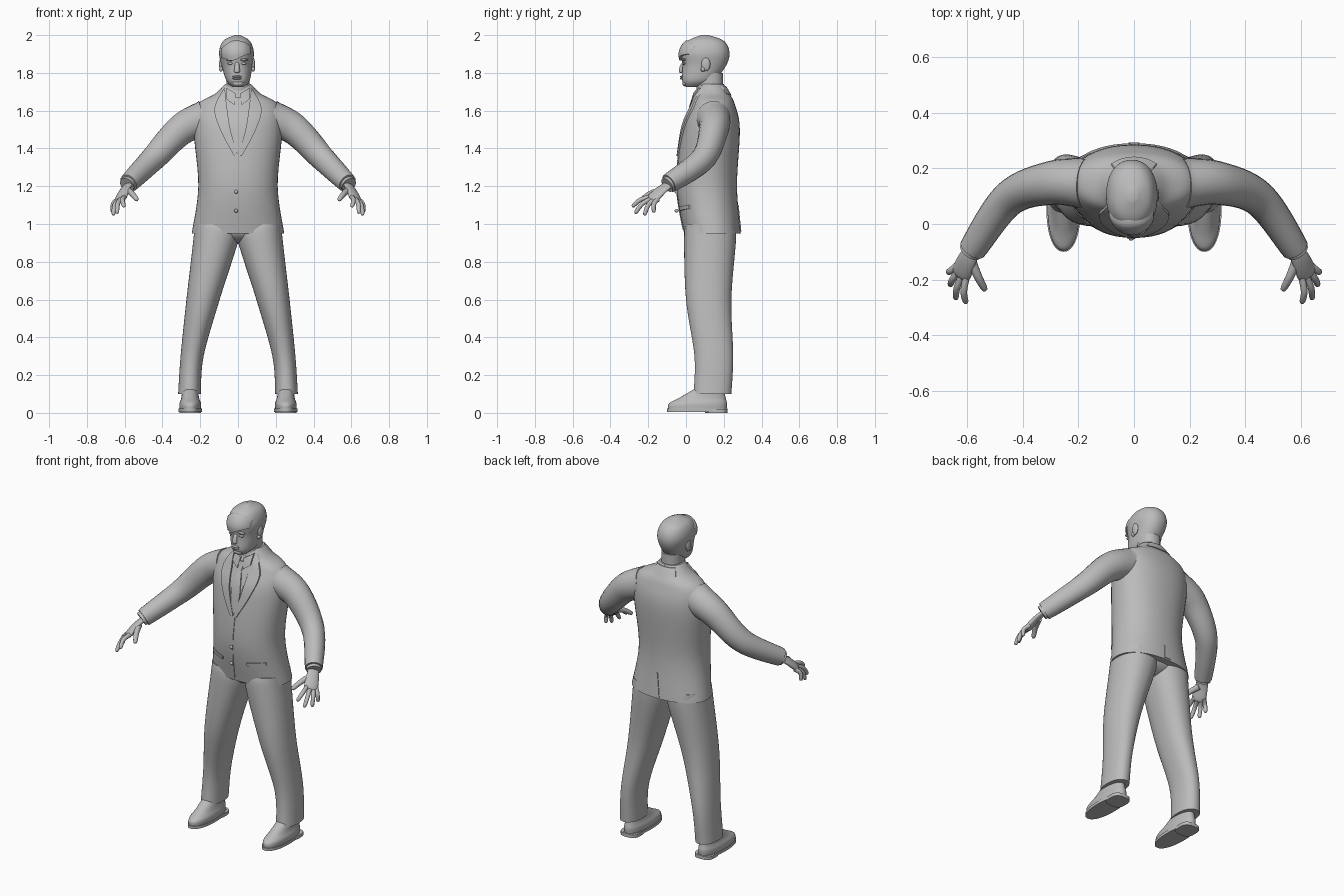
import bpy, bmesh, math
from mathutils import Vector
from mathutils.bvhtree import BVHTree

cube = bpy.data.objects.get("Cube")
if cube:
    bpy.data.objects.remove(cube)

shade = (0.5, 0.5, 0.5, 1)
grey = bpy.data.materials.new("plain grey")
grey.use_nodes = True
grey.diffuse_color = shade
grey.node_tree.nodes["Principled BSDF"].inputs["Base Color"].default_value = shade
parts = []


def finish(name, bm):
    """Turn a bmesh into a named object and return its surface for ray casting."""
    bmesh.ops.recalc_face_normals(bm, faces=bm.faces)
    mesh = bpy.data.meshes.new(name)
    bm.to_mesh(mesh)
    surface = BVHTree.FromBMesh(bm)
    bm.free()
    mesh.materials.append(grey)
    obj = bpy.data.objects.new(name, mesh)
    bpy.context.collection.objects.link(obj)
    parts.append(obj)
    return surface


def smooth_rows(rows, steps):
    """Smooth interpolation of every column of a short list of rows."""
    result = []
    last = len(rows) - 1
    for i in range(last):
        before, start = rows[max(0, i - 1)], rows[i]
        end, after = rows[i + 1], rows[min(last, i + 2)]
        for step in range(steps):
            t = step / steps
            ease = t * t * (3 - 2 * t)
            leave, arrive = t * (1 - t) ** 2 / 2, t * t * (t - 1) / 2
            result.append([b + (c - b) * ease + (c - a) * leave + (d - b) * arrive
                           for a, b, c, d in zip(before, start, end, after)])
    return result + [list(rows[last])]


def loft(name, rings):
    """Skin a series of closed rings and cap both ends."""
    bm = bmesh.new()
    loops = [[bm.verts.new(point) for point in ring] for ring in rings]
    for low, high in zip(loops, loops[1:]):
        for i in range(len(low)):
            bm.faces.new((low[i - 1], low[i], high[i], high[i - 1]))
    bm.faces.new(loops[0])
    bm.faces.new(loops[-1])
    return finish(name, bm)


def oval(power, segments):
    """Unit superellipse, rounder at power two and boxier above it."""
    for i in range(segments):
        angle = math.tau * i / segments
        yield [math.copysign(abs(v) ** (2 / power), v)
               for v in (math.cos(angle), math.sin(angle))]


def stack(name, rows, power=2.2, segments=48, steps=6, side=1):
    """Level rings; each row is z, centre x, half width, y front, y back."""
    rings = []
    for z, middle, half, front, back in smooth_rows(rows, steps):
        rings.append([(side * (middle + half * c), (front + back + s * (back - front)) / 2, z)
                      for c, s in oval(power, segments)])
    return loft(name, rings)


def sweep(name, path, start, end, flat=1, wide=(0, 0, 1), side=1, rounded=False):
    """Tapered tube along a path, flattened across the wide direction."""
    mirror = Vector((side, 1, 1))
    points = [Vector(p) * mirror for p in smooth_rows(path, 8)]
    wide = Vector(wide) * mirror
    last = len(points) - 1
    rings = []
    for i, point in enumerate(points):
        along = (points[min(i + 1, last)] - points[max(i - 1, 0)]).normalized()
        across = (wide - along * wide.dot(along)).normalized()
        normal = along.cross(across)
        part = i / last
        radius = start + (end - start) * part
        if rounded:
            radius *= max(0.2, math.sqrt(1 - part ** 12))
        rings.append([point + radius * (across * c + normal * s * flat) for c, s in oval(2, 20)])
    loft(name, rings)


def drape(name, surface, rows, lift, facing=-1, side=1, columns=8):
    """Thin cloth following a body; each row is x, z of one edge then x, z of the other."""
    rings = []
    toward = Vector((0, -facing, 0))
    for x_in, z_in, x_out, z_out in smooth_rows(rows, 6):
        outer, inner = [], []
        for column in range(columns + 1):
            part = column / columns
            spot = Vector((side * (x_in + (x_out - x_in) * part), facing,
                           z_in + (z_out - z_in) * part))
            hit = surface.ray_cast(spot, toward)[0] or surface.find_nearest(spot)[0]
            spot.y = hit.y
            outer.append(spot - toward * lift)
            inner.append(spot + toward * 0.006)
        rings.append(outer + inner[::-1])
    loft(name, rings)


def blob(name, place, size):
    bm = bmesh.new()
    bmesh.ops.create_uvsphere(bm, u_segments=20, v_segments=12, radius=1)
    for vert in bm.verts:
        vert.co = vert.co * Vector(size) + Vector(place)
    finish(name, bm)


# Jacket body
torso = stack("jacket_body", [
    (0.95, 0, 0.245, -0.01, 0.29), (1.2, 0, 0.21, -0.05, 0.27), (1.5, 0, 0.235, -0.02, 0.285),
    (1.63, 0, 0.215, 0.03, 0.26), (1.69, 0, 0.12, 0.05, 0.23), (1.74, 0, 0.07, 0.07, 0.2)])

# Shirt front, tie, closing edge and buttons
drape("shirt_front", torso, [(-0.07, 1.7, 0.07, 1.7), (0, 1.37, 0.01, 1.37)], 0.002)
drape("tie_knot", torso, [(-0.02, 1.67, 0.02, 1.67), (-0.01, 1.62, 0.01, 1.62)], 0.01)
drape("tie", torso, [(-0.01, 1.62, 0.01, 1.62), (-0.03, 1.5, 0.03, 1.5),
                     (-0.01, 1.38, 0.01, 1.38)], 0.007)
drape("front_edge", torso, [(-0.02, 1.37, 0.01, 1.37), (-0.03, 0.97, -0.01, 0.97)], 0.004)
for height in (1.17, 1.07):
    blob("jacket_button", (-0.01, -0.05, height), (0.01, 0.01, 0.01))

# Back vent and turned collar
drape("back_vent", torso, [(0, 1.1, 0.01, 1.1), (-0.02, 0.96, 0.02, 0.96)], 0.004, facing=1)
drape("back_collar", torso, [(-0.08, 1.69, -0.06, 1.73), (0, 1.68, 0, 1.73),
                             (0.08, 1.69, 0.06, 1.73)], 0.006, facing=1)

# Hips closing the gap between the legs
blob("trouser_seat", (0, 0.13, 0.97), (0.2, 0.125, 0.075))

across_hand = (-0.5, -0.4, 0.2)
index_base, little_base = Vector((0.6, -0.18, 1.145)), Vector((0.637, -0.15, 1.13))
finger_tips = {"index": (0.603, -0.285, 1.09), "middle": (0.64, -0.27, 1.055),
               "ring": (0.66, -0.22, 1.045), "little": (0.665, -0.17, 1.06)}

for side, label in ((1, "left_"), (-1, "right_")):
    # Lapel, shirt collar and pocket flap
    drape(label + "lapel", torso, [(0.07, 1.72, 0.08, 1.71), (0.06, 1.63, 0.125, 1.61),
                                   (0.04, 1.5, 0.09, 1.49), (0, 1.36, 0.02, 1.36)],
          0.01, side=side)
    drape(label + "shirt_collar", torso, [(0.01, 1.69, 0.02, 1.63), (0.06, 1.72, 0.06, 1.66)],
          0.012, side=side)
    drape(label + "pocket_flap", torso, [(0.08, 1.09, 0.08, 1.07), (0.18, 1.1, 0.18, 1.08)],
          0.007, side=side)

    # Sleeve and cuff
    sweep(label + "sleeve", [(0.17, 0.145, 1.56), (0.3, 0.147, 1.5), (0.45, 0.09, 1.345),
                             (0.58, -0.09, 1.215)], 0.098, 0.052, flat=0.95, side=side)
    sweep(label + "shirt_cuff", [(0.56, -0.06, 1.235), (0.588, -0.1, 1.206)],
          0.042, 0.042, side=side)

    # Hand
    sweep(label + "palm", [(0.57, -0.075, 1.22), (0.6, -0.13, 1.18), (0.626, -0.19, 1.122)],
          0.028, 0.045, flat=0.45, wide=across_hand, side=side, rounded=True)
    for i, (finger, tip) in enumerate(finger_tips.items()):
        base = index_base.lerp(little_base, i / 3)
        bend = base.lerp(Vector(tip), 0.5) + Vector((0.01, -0.01, 0.01))
        sweep(label + finger + "_finger", [base, bend, tip], 0.013, 0.011,
              side=side, rounded=True)
    sweep(label + "thumb", [(0.585, -0.13, 1.18), (0.56, -0.19, 1.16), (0.533, -0.24, 1.125)],
          0.018, 0.012, side=side, rounded=True)

    # Trouser leg
    stack(label + "trouser_leg", [
        (1, 0.115, 0.115, 0, 0.26), (0.92, 0.116, 0.12, -0.01, 0.265),
        (0.6, 0.185, 0.088, 0, 0.24), (0.3, 0.243, 0.061, 0.045, 0.25),
        (0.1, 0.257, 0.06, 0.04, 0.24)], side=side)

    # Shoe, sole and heel
    stack(label + "shoe", [(0.02, 0.253, 0.057, -0.095, 0.215), (0.05, 0.253, 0.057, -0.09, 0.217),
                           (0.08, 0.253, 0.047, -0.035, 0.21), (0.13, 0.255, 0.04, 0.05, 0.2)],
          side=side)
    stack(label + "sole", [(z, 0.253, 0.062, -0.1, 0.22) for z in (0.005, 0.022)],
          side=side, steps=1)
    stack(label + "heel", [(z, 0.253, 0.058, 0.1, 0.22) for z in (0, 0.02)],
          power=3, side=side, steps=1)

# Neck and shirt collar band
stack("neck", [(z, 0, 0.06, 0.055, 0.195) for z in (1.66, 1.8)], steps=1)
stack("collar_band", [(z, 0, 0.066, 0.056, 0.204) for z in (1.69, 1.735)], steps=1)

# Head
head = stack("head", [
    (1.725, 0, 0.03, 0, 0.08), (1.76, 0, 0.062, -0.02, 0.15), (1.84, -0.006, 0.081, -0.018, 0.213),
    (1.91, -0.008, 0.092, -0.025, 0.23), (1.97, -0.008, 0.07, 0.01, 0.2),
    (2, -0.004, 0.015, 0.08, 0.12)])

# Fringe swept across the forehead
drape("hair_fringe", head, [(-0.09, 1.93, -0.09, 1.88), (-0.03, 1.97, -0.03, 1.865),
                            (0.03, 1.965, 0.03, 1.89), (0.07, 1.94, 0.07, 1.9)], 0.014)

# Face
sweep("nose", [(-0.005, -0.01, 1.86), (-0.005, -0.024, 1.83), (-0.005, -0.028, 1.8)],
      0.009, 0.018, flat=0.7, wide=(1, 0, 0), rounded=True)
for x in (-0.04, 0.03):
    blob("eye", (x, -0.01, 1.85), (0.015, 0.009, 0.007))
    blob("brow", (x, -0.012, 1.87), (0.024, 0.012, 0.007))
for z in (1.78, 1.77):
    blob("lip", (-0.005, -0.02, z), (0.025, 0.012, 0.006))
blob("chin", (0, -0.005, 1.745), (0.03, 0.015, 0.016))

# Ears
for x, label in ((0.08, "left_"), (-0.09, "right_")):
    blob(label + "ear", (x, 0.105, 1.845), (0.01, 0.024, 0.036))
    blob(label + "ear_lobe", (x, 0.09, 1.82), (0.01, 0.012, 0.014))

bpy.ops.object.select_all(action="DESELECT")
for obj in parts:
    obj.select_set(True)
bpy.context.view_layer.objects.active = parts[0]
bpy.ops.object.shade_smooth_by_angle(angle=math.radians(45))
